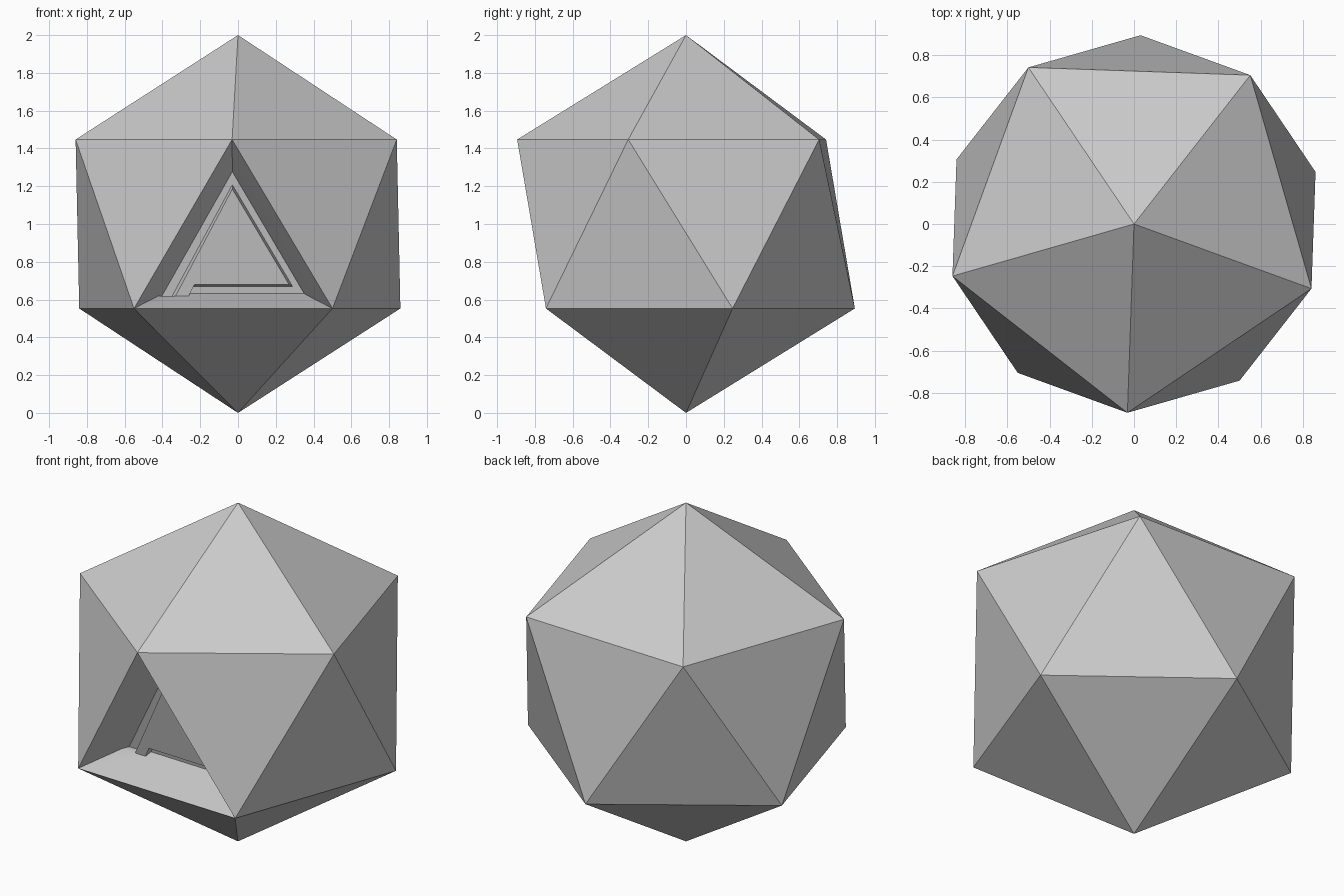
import bpy, bmesh, math
from mathutils import Matrix, Vector

cube = bpy.data.objects.get("Cube")
if cube:
    bpy.data.objects.remove(cube)

grey = bpy.data.materials.new("plain grey")
grey.use_nodes = True
colour = (0.6, 0.6, 0.6, 1)
grey.diffuse_color = colour
grey.node_tree.nodes["Principled BSDF"].inputs["Base Color"].default_value = colour

# Twenty-sided shell standing on one corner
bm = bmesh.new()
turn = Matrix.Translation((0, 0, 1)) @ Matrix.Rotation(math.radians(-20), 4, 'Z')
bmesh.ops.create_icosphere(bm, subdivisions=1, radius=1, matrix=turn)

# Open the front face
front = min(bm.faces, key=lambda f: f.calc_center_median().y)
apex = max(front.verts, key=lambda v: v.co.z)
left, right = sorted((v for v in front.verts if v != apex), key=lambda v: v.co.x)
bmesh.ops.delete(bm, geom=[front], context='FACES_ONLY')


def panel_point(x, z):
    """Vertex on the sunken panel, which is parallel to the front face."""
    return bm.verts.new((x, -0.5 - 0.035 * x - 0.195 * (z - 0.62), z))


# Edges of the groove: left foot, apex, right corner, end of the lower run
outer = [panel_point(*p) for p in ((-0.42, 0.62), (-0.03, 1.3), (0.37, 0.62), (-0.26, 0.62))]
inner = [panel_point(*p) for p in ((-0.33, 0.62), (-0.03, 1.185), (0.27, 0.68), (-0.23, 0.68))]

# Sloping walls of the recess, then the flat panel with its bridge
bm.faces.new((left, apex, outer[1], outer[0]))
bm.faces.new((apex, right, outer[2], outer[1]))
bm.faces.new((right, left, outer[0], inner[0], outer[3], outer[2]))
bm.faces.new(inner + [outer[3]])

# Groove around the panel
depth = Vector((0, 0.045, 0))
low_outer = [bm.verts.new(o.co.lerp(i.co, 0.2) + depth) for o, i in zip(outer, inner)]
low_inner = [bm.verts.new(i.co.lerp(o.co, 0.2) + depth) for o, i in zip(outer, inner)]
rails = [outer, low_outer, low_inner, inner]
for a, b in zip(rails, rails[1:]):
    for k in range(3):
        bm.faces.new((a[k], a[k + 1], b[k + 1], b[k]))
for k in (0, 3):
    bm.faces.new([rail[k] for rail in rails])

bmesh.ops.recalc_face_normals(bm, faces=bm.faces)
mesh = bpy.data.meshes.new("faceted_body")
bm.to_mesh(mesh)
bm.free()
mesh.materials.append(grey)
body = bpy.data.objects.new("faceted_body", mesh)
bpy.context.collection.objects.link(body)

bpy.context.view_layer.objects.active = body
body.select_set(True)
bpy.ops.object.shade_smooth_by_angle(angle=math.radians(30))
